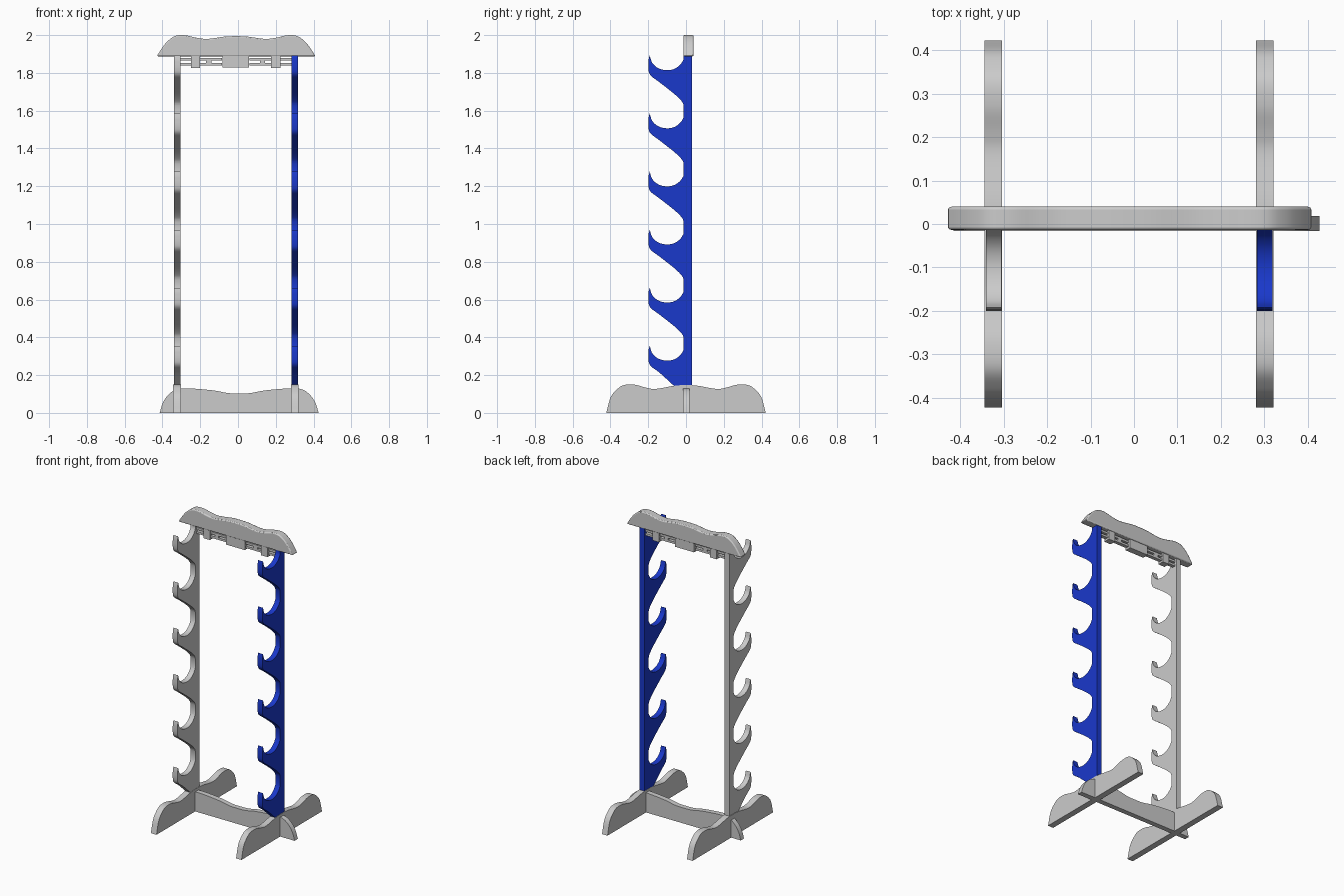
import bpy, bmesh
from mathutils import Vector

if "Cube" in bpy.data.objects:
    bpy.data.objects.remove(bpy.data.objects["Cube"])


def spline(pts, steps=5):
    """Catmull-Rom curve through the given 2D points."""
    p = [Vector(q) for q in pts]
    p = [2 * p[0] - p[1]] + p + [2 * p[-1] - p[-2]]
    out = []
    for i in range(1, len(p) - 2):
        a, b, c, d = p[i - 1:i + 3]
        for k in range(steps):
            t = k / steps
            out.append(0.5 * (2 * b + (c - a) * t + (2 * a - 5 * b + 4 * c - d) * t * t
                              + (3 * b - a - 3 * c + d) * t ** 3))
    return out + [p[-2]]


def plate(name, outline, axis, lo, hi, bevel=0.0):
    """Extrude a 2D outline (horizontal, z) along x or y from lo to hi."""
    bm = bmesh.new()
    place = (lambda p, d: (d, p[0], p[1])) if axis == 'x' else (lambda p, d: (p[0], d, p[1]))
    face = bm.faces.new([bm.verts.new(place(p, lo)) for p in outline])
    ext = bmesh.ops.extrude_face_region(bm, geom=[face])
    move = (hi - lo, 0, 0) if axis == 'x' else (0, hi - lo, 0)
    bmesh.ops.translate(bm, vec=move, verts=[g for g in ext['geom'] if isinstance(g, bmesh.types.BMVert)])
    bmesh.ops.recalc_face_normals(bm, faces=bm.faces)
    mesh = bpy.data.meshes.new(name)
    bm.to_mesh(mesh)
    bm.free()
    ob = bpy.data.objects.new(name, mesh)
    bpy.context.collection.objects.link(ob)
    if bevel:
        m = ob.modifiers.new("soft_edges", 'BEVEL')
        m.width, m.segments, m.limit_method = bevel, 2, 'ANGLE'
        m.angle_limit = 0.9
    bpy.ops.object.select_all(action='DESELECT')
    ob.select_set(True)
    bpy.context.view_layer.objects.active = ob
    bpy.ops.object.shade_smooth_by_angle(angle=0.6)
    return ob


def mirrored(half, centre=0.0):
    """Full outline from the right half, listed from the centre outward."""
    left = [(-x, z) for x, z in reversed(half[1:])]
    return [(x + centre, z) for x, z in spline(left + half)]


blue = bpy.data.materials.new("blue")
blue.diffuse_color = (0.01, 0.04, 0.6, 1)
blue.use_nodes = True
blue.node_tree.nodes["Principled BSDF"].inputs["Base Color"].default_value = blue.diffuse_color

# Hooked posts: one bowl-and-hook profile repeated six times down the front
bowl = [(-0.012, -0.02), (-0.03, -0.048), (-0.06, -0.070), (-0.10, -0.078),
        (-0.145, -0.068), (-0.178, -0.04), (-0.192, 0.0)]
under = [(-0.198, -0.02), (-0.199, -0.07), (-0.188, -0.105), (-0.14, -0.142),
         (-0.06, -0.205), (-0.022, -0.243), (-0.012, -0.265)]
post = [(0.032, 0.14), (0.032, 1.89), (-0.012, 1.89)]
for i in range(6):
    tip = 1.892 - 0.3075 * i
    low = under if i < 5 else under[:4] + [(-0.06, -0.2146)]
    post += [(y, tip + z) for y, z in spline(bowl, 4) + spline(low, 4)]
plate("left_post", post, 'x', -0.34, -0.305)
plate("right_post", post, 'x', 0.283, 0.318).data.materials.append(blue)

# Side feet, running front to back
foot = mirrored([(0, 0.147), (0.06, 0.144), (0.16, 0.127), (0.21, 0.133), (0.27, 0.149), (0.33, 0.147),
                 (0.37, 0.12), (0.40, 0.08), (0.422, 0.0)])
plate("left_foot", foot, 'x', -0.344, -0.303)
plate("right_foot", foot, 'x', 0.281, 0.321)

# Lower cross beam
beam = mirrored([(0, 0.103), (0.06, 0.105), (0.13, 0.118), (0.22, 0.127), (0.29, 0.130), (0.34, 0.122),
                 (0.38, 0.09), (0.405, 0.05), (0.421, 0.0)], 0.006)
plate("cross_beam", beam, 'y', -0.016, 0.018)

# Wavy top crest
crest = mirrored([(0, 1.994), (0.06, 1.992), (0.15, 1.98), (0.21, 1.986), (0.27, 1.999), (0.32, 1.996),
                  (0.36, 1.97), (0.39, 1.935), (0.42, 1.888)], -0.01)
plate("top_crest", crest, 'y', -0.014, 0.04, 0.008)


# Fretwork under the crest: blocks joined by thin slats
def box(name, x0, x1, z0, z1, y0, y1):
    plate(name, [(x0, z0), (x1, z0), (x1, z1), (x0, z1)], 'y', y0, y1)


box("fret_centre_block", -0.081, 0.057, 1.828, 1.892, -0.010, 0.032)
for side, x in (("left", -0.224), ("right", 0.2)):
    box(side + "_fret_block", x - 0.024, x + 0.024, 1.826, 1.892, -0.010, 0.032)
    inner = -0.085 if side == "left" else 0.06
    outer = -0.31 if side == "left" else 0.29
    x0, x1 = sorted((inner, outer))
    for k, z in enumerate((1.846, 1.872)):
        box(f"{side}_fret_slat_{k}", x0, x1, z - 0.007, z + 0.007, -0.002, 0.022)
    # small upright pieces tying the slats together
    mid = (inner + x) / 2
    box(side + "_fret_upright", mid - 0.014, mid + 0.014, 1.839, 1.880, -0.002, 0.022)
